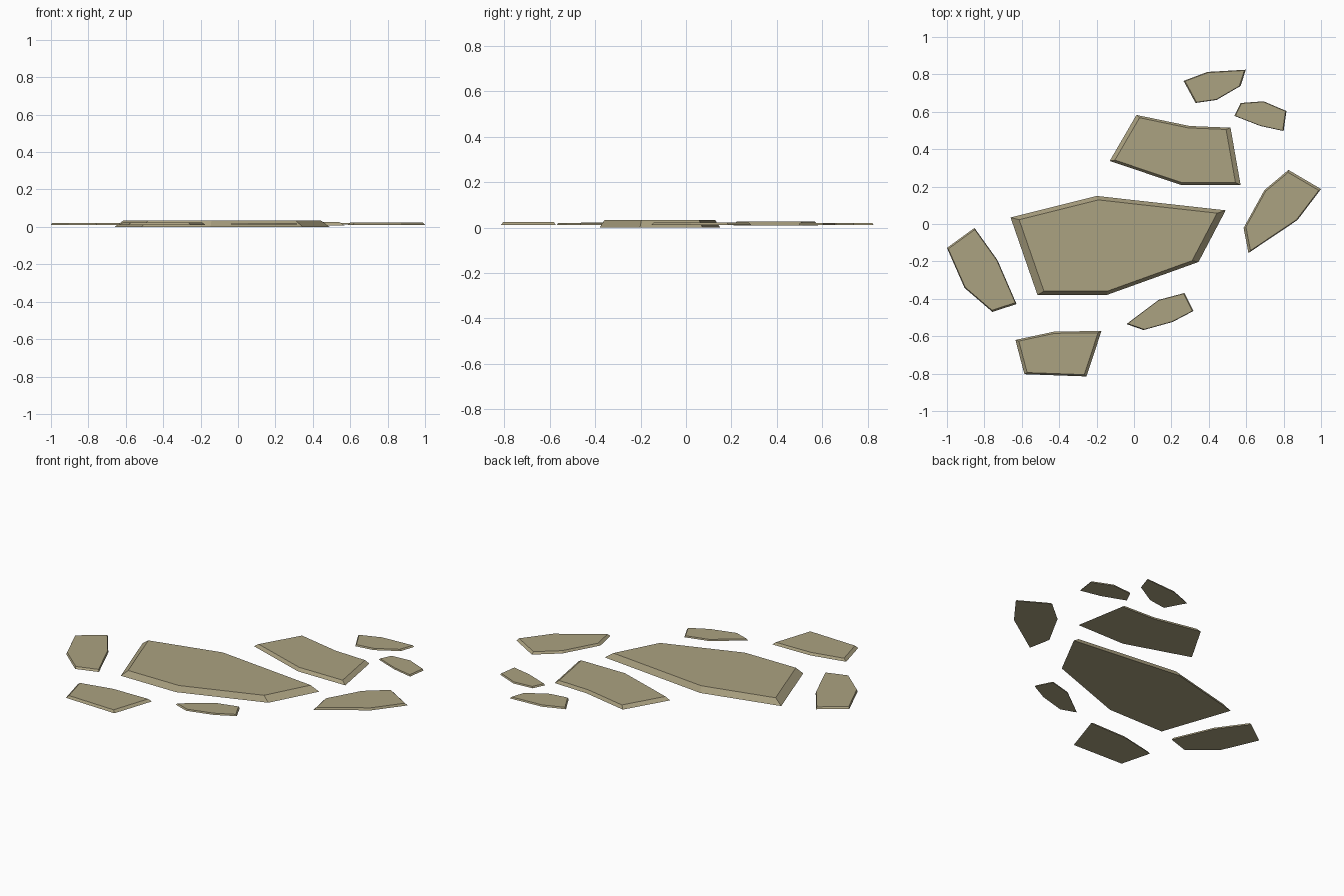
import bpy, bmesh

stone = bpy.data.materials.new("tan_stone")
stone.diffuse_color = (0.41, 0.36, 0.22, 1)


def slab(name, z0, z1, outline, taper=0.92):
    """Flat stone: outline at the bottom, slightly shrunken outline on top."""
    xs, ys = [p[0] for p in outline], [p[1] for p in outline]
    cx, cy = (min(xs) + max(xs)) / 2, (min(ys) + max(ys)) / 2
    bm = bmesh.new()
    low = [bm.verts.new((x, y, z0)) for x, y in outline]
    top = [bm.verts.new((cx + (x - cx) * taper, cy + (y - cy) * taper, z1))
           for x, y in outline]
    bm.faces.new(low)
    bm.faces.new(top)
    for i in range(len(low)):
        j = (i + 1) % len(low)
        bm.faces.new((low[i], low[j], top[j], top[i]))
    bmesh.ops.recalc_face_normals(bm, faces=bm.faces)
    mesh = bpy.data.meshes.new(name)
    bm.to_mesh(mesh)
    bm.free()
    mesh.materials.append(stone)
    bpy.context.collection.objects.link(bpy.data.objects.new(name, mesh))


# Large central stone
slab("large_stone", 0, 0.033, [(-0.66, 0.035), (-0.20, 0.15), (0.49, 0.073),
     (0.345, -0.203), (-0.147, -0.38), (-0.516, -0.38)])
# Medium stones
slab("back_stone", 0.008, 0.026, [(-0.13, 0.337), (0.013, 0.583), (0.297, 0.524),
     (0.516, 0.515), (0.57, 0.208), (0.254, 0.208)])
slab("right_stone", 0.010, 0.023, [(0.586, -0.021), (0.698, 0.182), (0.826, 0.289),
     (1.0, 0.187), (0.874, 0.021), (0.612, -0.155)], 0.94)
slab("left_stone", 0.011, 0.022, [(-1.0, -0.128), (-0.853, -0.021), (-0.73, -0.193),
     (-0.628, -0.428), (-0.757, -0.47), (-0.906, -0.342)], 0.96)
slab("front_stone", 0.010, 0.024, [(-0.634, -0.62), (-0.425, -0.575), (-0.174, -0.572),
     (-0.254, -0.815), (-0.586, -0.803)])
# Small stones
slab("small_front_stone", 0.012, 0.021, [(-0.04, -0.535), (0.131, -0.406),
     (0.27, -0.369), (0.318, -0.465), (0.206, -0.524), (0.051, -0.567)], 0.96)
slab("small_back_stone", 0.012, 0.021, [(0.265, 0.765), (0.393, 0.813),
     (0.598, 0.825), (0.57, 0.738), (0.441, 0.663), (0.329, 0.647)], 0.95)
slab("small_side_stone", 0.012, 0.021, [(0.537, 0.578), (0.57, 0.647),
     (0.693, 0.656), (0.815, 0.604), (0.80, 0.497), (0.676, 0.524)], 0.96)
